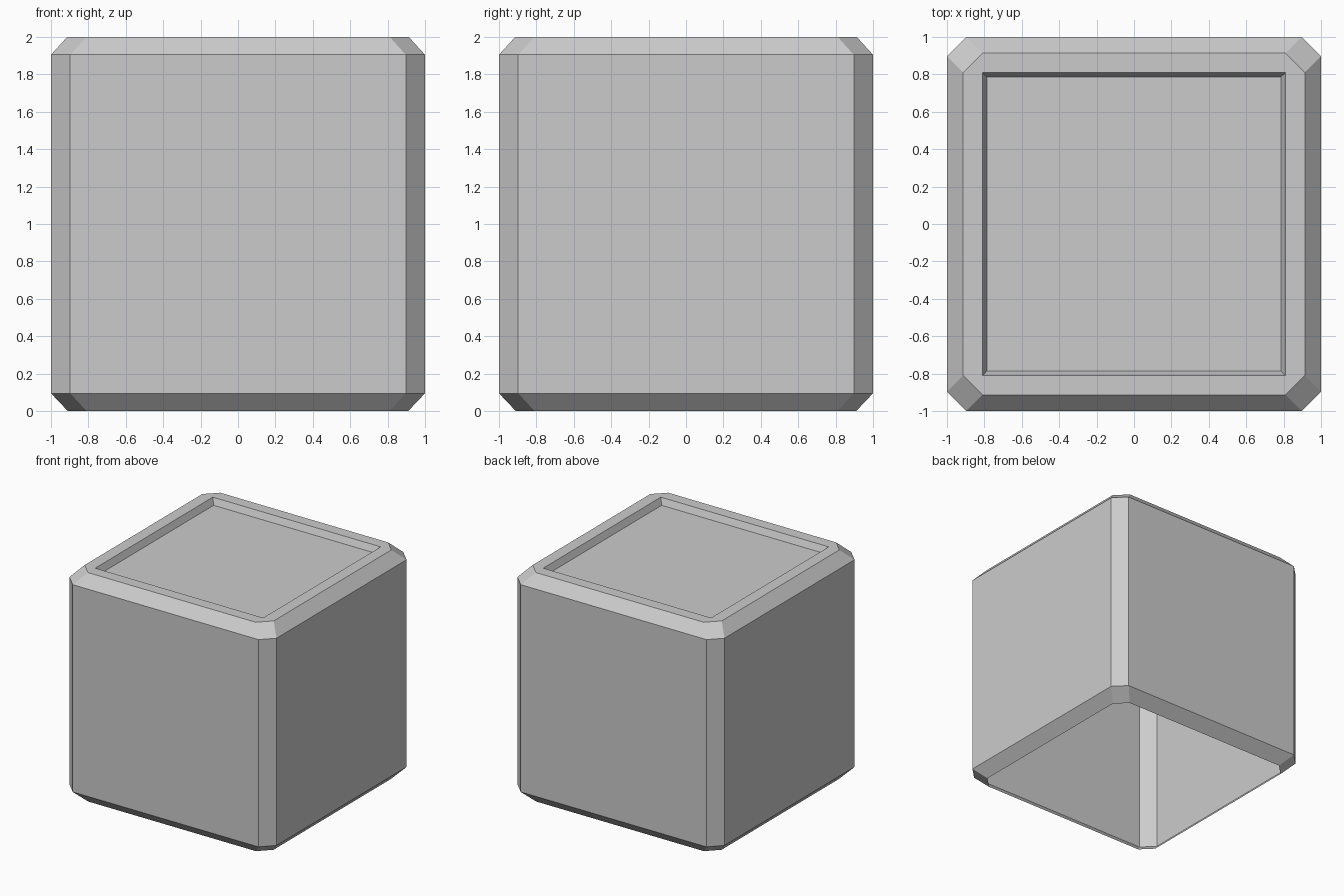
import bpy
import bmesh

if "Cube" in bpy.data.objects:
    bpy.data.objects.remove(bpy.data.objects["Cube"])

# (half width, half length of straight edge, height) from open base up to recessed panel
RINGS = [
    (0.91, 0.81, 0.0),
    (1.0, 0.897, 0.095),
    (1.0, 0.897, 1.905),
    (0.913, 0.811, 2.0),
    (0.811, 0.811, 2.0),
    (0.786, 0.786, 1.945),
]


def add_ring(bm, a, b, z):
    """Square ring with cut corners, counter-clockwise; a == b gives sharp corners."""
    pts = [(a, -b), (a, b), (b, a), (-b, a), (-a, b), (-a, -b), (-b, -a), (b, -a)]
    return [bm.verts.new((x, y, z)) for x, y in pts]


# Bevelled box shell: open underneath, sunken panel on top
bm = bmesh.new()
rings = [add_ring(bm, *r) for r in RINGS]
for low, high in zip(rings, rings[1:]):
    for i in range(8):
        j = (i + 1) % 8
        bm.faces.new((low[i], low[j], high[j], high[i]))
bm.faces.new(rings[-1])

# Merge the doubled corners of the square recess
bmesh.ops.remove_doubles(bm, verts=bm.verts[:], dist=0.0001)

mesh = bpy.data.meshes.new("bevelled_box")
bm.to_mesh(mesh)
bm.free()
box = bpy.data.objects.new("bevelled_box", mesh)
bpy.context.collection.objects.link(box)
